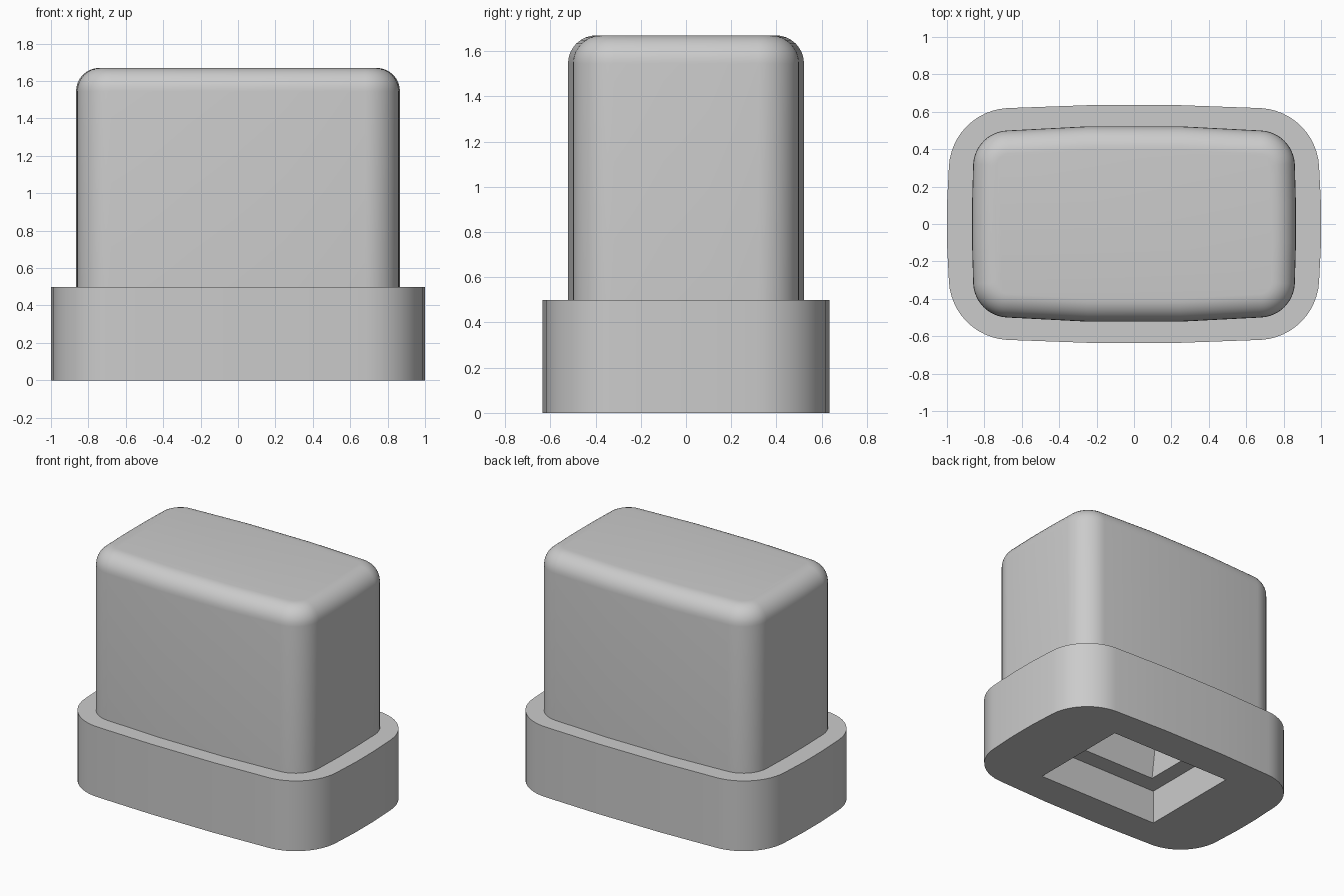
import bpy, bmesh, math

if "Cube" in bpy.data.objects:
    bpy.data.objects.remove(bpy.data.objects["Cube"])

grey = bpy.data.materials.new("light_grey")
grey.diffuse_color = (0.6, 0.6, 0.6, 1)
grey.use_nodes = True
grey.node_tree.nodes["Principled BSDF"].inputs["Base Color"].default_value = grey.diffuse_color


def outline(cx, cy, r, hx, hy, inset=0.0):
    """Rounded rectangle with slightly bowed sides, counter-clockwise."""
    quarter = [(hx - inset, 0.1)]
    for i in range(13):
        a = math.radians(3 + 84 * i / 12)
        quarter.append((cx + (r - inset) * math.cos(a), cy + (r - inset) * math.sin(a)))
    quarter.append((0.25, hy - inset))
    left = [(-x, y) for x, y in reversed(quarter)]
    half = quarter + left
    return half + [(-x, -y) for x, y in half]


def body_outline(inset=0.0):
    return outline(0.67, 0.31, 0.19, 0.866, 0.522, inset)


def base_outline():
    return outline(0.66, 0.29, 0.33, 1.0, 0.635)


def rect(hx, hy):
    return [(hx, -hy), (hx, hy), (-hx, hy), (-hx, -hy)]


def add_rings(bm, rings, inward=False):
    """Skin a stack of (points, height) rings; returns the vertex loops."""
    loops = [[bm.verts.new((x, y, z)) for x, y in pts] for pts, z in rings]
    for a, b in zip(loops, loops[1:]):
        n = len(a)
        for i in range(n):
            j = (i + 1) % n
            f = [a[i], a[j], b[j], b[i]]
            bm.faces.new(f[::-1] if inward else f)
    return loops


def finish(bm, name):
    mesh = bpy.data.meshes.new(name)
    bm.to_mesh(mesh)
    bm.free()
    mesh.materials.append(grey)
    ob = bpy.data.objects.new(name, mesh)
    bpy.context.collection.objects.link(ob)
    bpy.ops.object.select_all(action='DESELECT')
    ob.select_set(True)
    bpy.context.view_layer.objects.active = ob
    bpy.ops.object.shade_smooth_by_angle(angle=math.radians(30))
    return ob


# Upper block with a rounded top rim
BASE_Z, TOP_Z, FILLET = 0.5, 1.67, 0.125
bm = bmesh.new()
rings = [(body_outline(), BASE_Z)]
for i in range(9):
    a = math.radians(90 * i / 8)
    rings.append((body_outline(FILLET * (1 - math.cos(a))),
                  TOP_Z - FILLET + FILLET * math.sin(a)))
loops = add_rings(bm, rings)
bm.faces.new(loops[-1])
finish(bm, "upper_block")

# Wider base with its ledge, stepped socket and inner cavity
bm = bmesh.new()
outer = add_rings(bm, [(base_outline(), 0), (base_outline(), BASE_Z),
                       (body_outline(), BASE_Z)])
socket = add_rings(bm, [(rect(0.495, 0.385), 0), (rect(0.495, 0.385), 0.25),
                        (rect(0.375, 0.255), 0.25), (rect(0.6, 0.42), 1.2)], inward=True)
bm.faces.new(socket[-1][::-1])

# Underside around the socket opening
rim = []
for loop in (outer[0], socket[0]):
    for i, v in enumerate(loop):
        rim.append(bm.edges.get((v, loop[(i + 1) % len(loop)])))
fill = bmesh.ops.triangle_fill(bm, use_beauty=True, edges=rim, normal=(0, 0, -1))
for f in fill["geom"]:
    if isinstance(f, bmesh.types.BMFace):
        f.normal_update()
        if f.normal.z > 0:
            f.normal_flip()
finish(bm, "base_with_socket")
